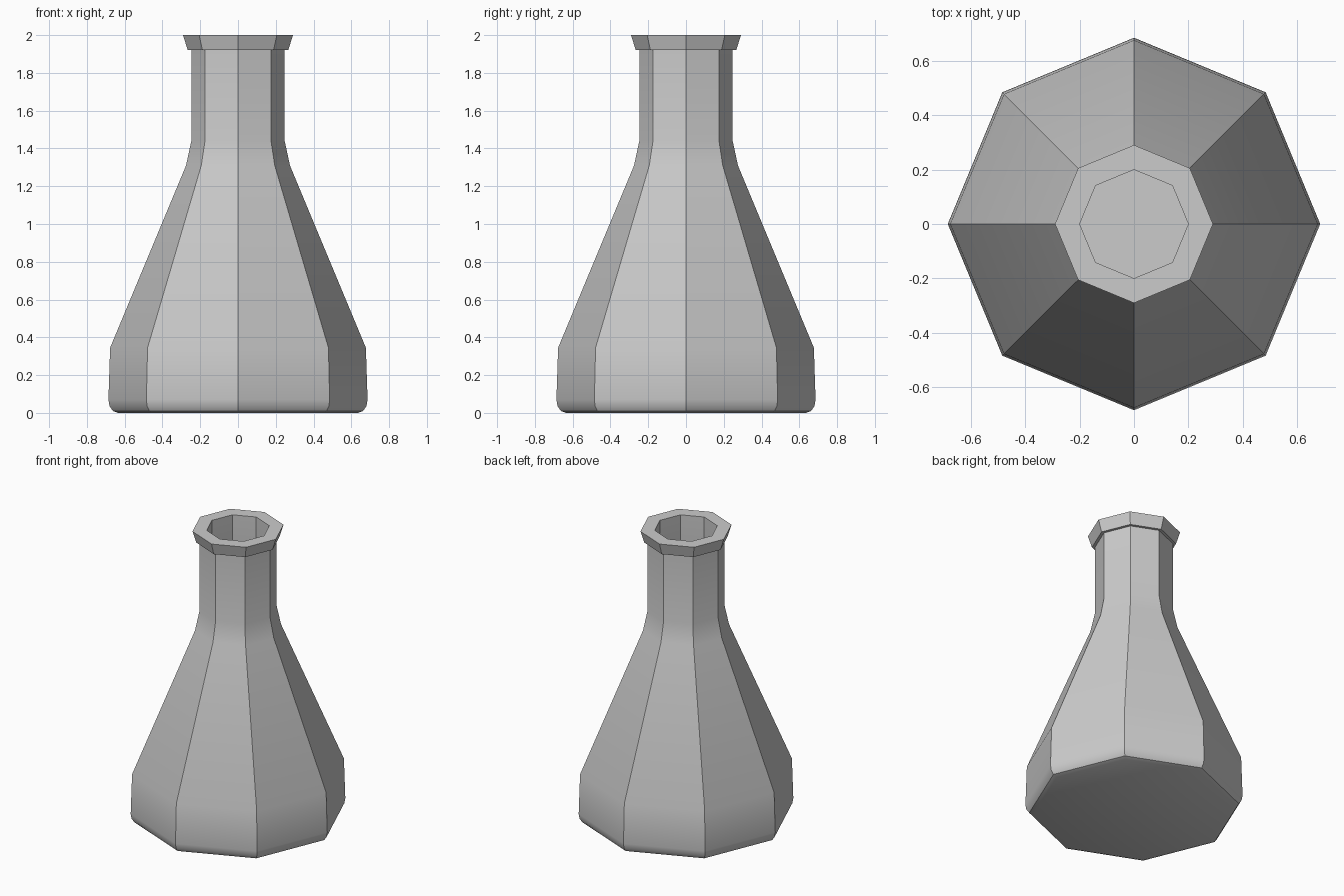
import bpy, bmesh
from math import cos, sin, tau, radians

if "Cube" in bpy.data.objects:
    bpy.data.objects.remove(bpy.data.objects["Cube"])

SIDES = 8

# Closed wall profile (radius, height): outside going up, then inside going down
outer = [(0.635, 0), (0.662, 0.01), (0.68, 0.035), (0.686, 0.07), (0.677, 0.345),
         (0.275, 1.31), (0.246, 1.445), (0.246, 1.92)]
lip = [(0.266, 1.92), (0.291, 2.0), (0.2, 2.0)]
inner = [(0.2, 1.435), (0.23, 1.30), (0.63, 0.335), (0.638, 0.07), (0.61, 0.045)]


def lathe(name, profile, sides):
    """Spin a profile into faceted rings, capping the first and last ring."""
    bm = bmesh.new()
    rings = [[bm.verts.new((r * cos(tau * i / sides), r * sin(tau * i / sides), z))
              for i in range(sides)] for r, z in profile]
    for a, b in zip(rings, rings[1:]):
        for i in range(sides):
            j = (i + 1) % sides
            bm.faces.new((a[i], a[j], b[j], b[i]))
    bm.faces.new(rings[0][::-1])
    bm.faces.new(rings[-1])
    bmesh.ops.recalc_face_normals(bm, faces=bm.faces)
    mesh = bpy.data.meshes.new(name)
    bm.to_mesh(mesh)
    bm.free()
    obj = bpy.data.objects.new(name, mesh)
    bpy.context.collection.objects.link(obj)
    return obj


# Hollow eight-sided flask with a flared lip
flask = lathe("flask", outer + lip + inner, SIDES)
bpy.context.view_layer.objects.active = flask
flask.select_set(True)
bpy.ops.object.shade_smooth_by_angle(angle=radians(30))
